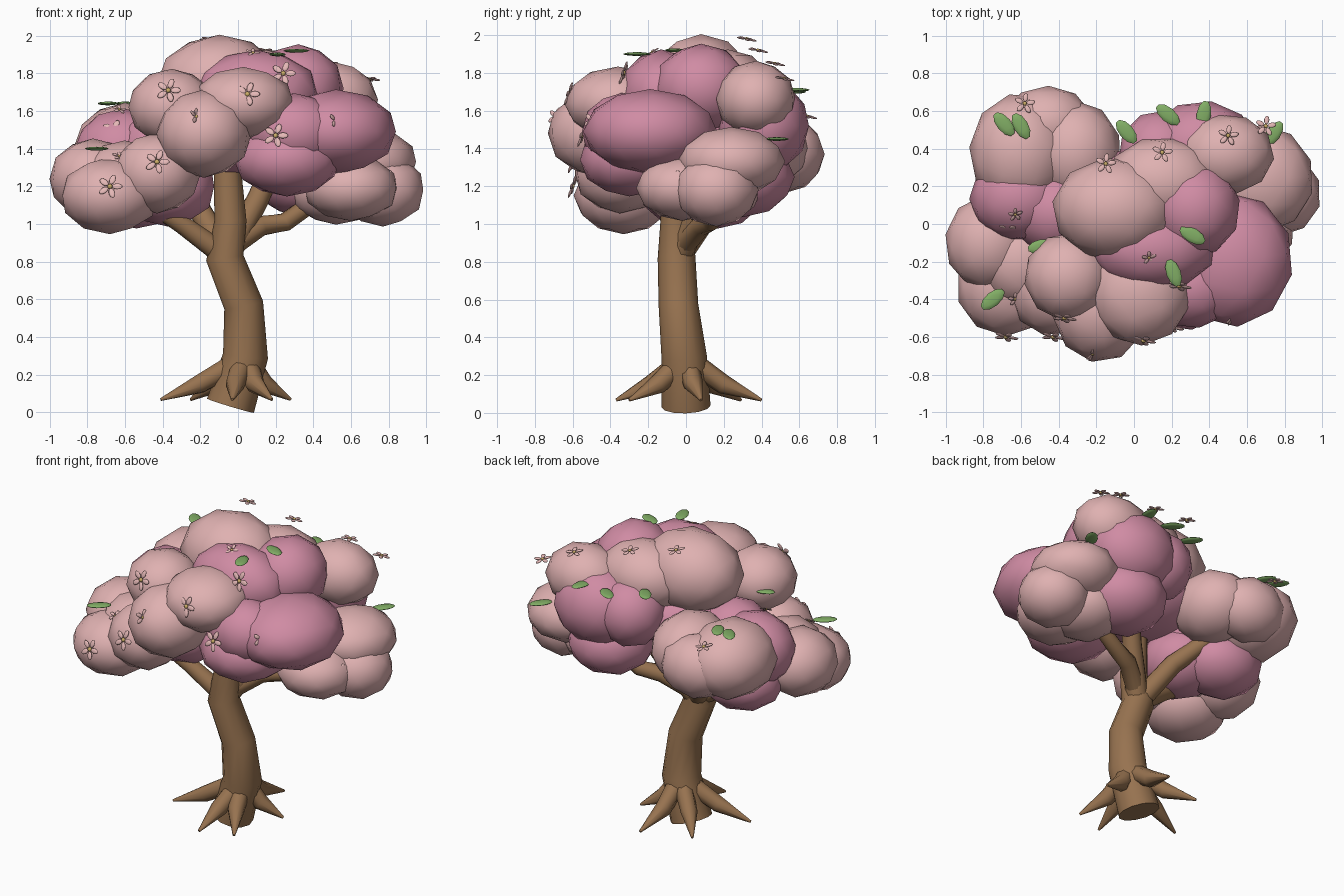
import bpy, bmesh, math, random
from mathutils import Matrix, Vector

cube = bpy.data.objects.get("Cube")
if cube:
    bpy.data.objects.remove(cube, do_unlink=True)
random.seed(4)


def make_material(name, colour):
    mat = bpy.data.materials.new(name)
    mat.use_nodes = True
    mat.diffuse_color = (*colour, 1)
    mat.node_tree.nodes["Principled BSDF"].inputs["Base Color"].default_value = (*colour, 1)
    return mat


light_pink = make_material("light pink", (.74, .44, .44))
dark_pink = make_material("deep pink", (.63, .26, .37))
bark = make_material("brown bark", (.31, .17, .08))
leaf_green = make_material("leaf green", (.22, .42, .13))
petal_pink = make_material("petal pink", (.78, .48, .47))
pollen = make_material("pollen yellow", (.6, .42, .14))


def finish(bm, name, *materials):
    """Turn a bmesh into a smooth shaded object."""
    bmesh.ops.recalc_face_normals(bm, faces=bm.faces)
    mesh = bpy.data.meshes.new(name)
    bm.to_mesh(mesh)
    bm.free()
    for mat in materials:
        mesh.materials.append(mat)
    obj = bpy.data.objects.new(name, mesh)
    bpy.context.scene.collection.objects.link(obj)
    bpy.ops.object.select_all(action='DESELECT')
    obj.select_set(True)
    bpy.context.view_layer.objects.active = obj
    bpy.ops.object.shade_smooth_by_angle(angle=math.radians(55))


def add_ball(bm, matrix, material_index=0):
    made = bmesh.ops.create_icosphere(bm, subdivisions=2, radius=1.02, matrix=matrix)
    for vert in made["verts"]:
        for face in vert.link_faces:
            face.material_index = material_index


def foliage(name, mat, blobs):
    """A clump of overlapping ellipsoids given as centre and radii."""
    bm = bmesh.new()
    for x, y, z, rx, ry, rz in blobs:
        spin = Matrix.Rotation(random.uniform(0, math.tau), 4, 'Z')
        size = Matrix.Diagonal((rx, ry, rz, 1))
        add_ball(bm, Matrix.Translation((x, y, z)) @ size @ spin)
    finish(bm, name, mat)


def tube(name, points, radii, sides=12):
    """A tapering limb swept along a few points without twisting."""
    bm = bmesh.new()
    points = [Vector(p) for p in points]
    rings = []
    for i, (point, radius) in enumerate(zip(points, radii)):
        along = points[min(i + 1, len(points) - 1)] - points[max(i - 1, 0)]
        turn = Vector((0, 0, 1)).rotation_difference(along)
        ring = []
        for k in range(sides):
            a = math.tau * k / sides
            ring.append(bm.verts.new(point + turn @ Vector((math.cos(a), math.sin(a), 0)) * radius))
        rings.append(ring)
    for low, high in zip(rings, rings[1:]):
        for k in range(sides):
            n = (k + 1) % sides
            bm.faces.new((low[k], low[n], high[n], high[k]))
    bm.faces.new(rings[0])
    bm.faces.new(rings[-1])
    finish(bm, name, bark)


# Trunk and branches
tube("trunk",
     [(-.04, 0, .035), (.04, -.01, .3), (.03, -.04, .57), (-.07, -.05, .82), (-.04, -.05, 1.02), (-.06, -.05, 1.35)],
     [.13, .12, .105, .1, .085, .07])
tube("front_right_branch", [(-.08, -.04, .84), (-.3, -.08, 1.0), (-.5, -.12, 1.13)], [.06, .05, .045])
tube("back_right_branch", [(-.07, -.03, .84), (-.2, .13, 1.07), (-.42, .33, 1.3)], [.065, .06, .05])
tube("left_branch", [(-.04, -.02, .88), (.12, .08, .99), (.25, .13, 1.01), (.45, .15, 1.15)], [.06, .055, .05, .045])
tube("back_left_branch", [(-.05, -.03, .85), (.1, .1, 1.12), (.25, .25, 1.45)], [.07, .06, .05])

# Roots
tips = [(-.41, -.1), (-.03, -.37), (.18, -.3), (.28, .08), (.06, .4), (-.25, .29)]
for i, (x, y) in enumerate(tips):
    out = Vector((x, y, 0))
    tube(f"root_{i + 1}",
         [out * .1 + Vector((.03, 0, .26)), out * .5 + Vector((0, 0, .15)), out + Vector((0, 0, .068))],
         [.06, .052, .008], 8)

# Foliage clumps
foliage("back_right_foliage", light_pink, [
    (-.6, .38, 1.4, .27, .31, .24), (-.31, .38, 1.4, .24, .27, .22), (-.46, .53, 1.37, .24, .2, .2)])
foliage("right_deep_foliage", dark_pink, [
    (-.61, .14, 1.38, .26, .23, .23), (-.4, .06, 1.38, .25, .23, .24),
    (-.37, 0, 1.2, .25, .26, .21), (-.54, .17, 1.17, .26, .24, .19)])
foliage("front_right_foliage", light_pink, [
    (-.68, -.33, 1.15, .26, .26, .2), (-.43, -.35, 1.27, .23, .24, .21),
    (-.77, -.1, 1.24, .23, .25, .21), (-.6, -.2, 1.26, .22, .24, .18)])
foliage("front_foliage", light_pink, [
    (-.35, -.28, 1.62, .23, .23, .2), (-.18, -.45, 1.48, .25, .28, .23), (.03, -.36, 1.64, .27, .28, .19)])
foliage("front_left_deep_foliage", dark_pink, [
    (.52, -.19, 1.49, .32, .35, .22), (.26, -.3, 1.34, .28, .26, .19), (.3, -.34, 1.49, .25, .21, .2)])
foliage("left_foliage", light_pink, [
    (.68, .24, 1.33, .27, .28, .18), (.77, .16, 1.18, .22, .22, .19),
    (.6, -.02, 1.19, .25, .24, .17), (.52, .15, 1.17, .24, .24, .17)])
foliage("crown_foliage", light_pink, [
    (-.1, .08, 1.74, .33, .27, .26), (.49, .37, 1.66, .25, .21, .2), (.15, .22, 1.7, .3, .24, .22)])
foliage("crown_deep_foliage", dark_pink, [
    (.32, .08, 1.72, .24, .25, .23), (.1, -.13, 1.69, .33, .22, .23), (0, .05, 1.45, .4, .35, .2)])
foliage("back_left_deep_foliage", dark_pink, [
    (.36, .41, 1.52, .29, .24, .25), (.34, .3, 1.25, .27, .27, .21), (.14, .38, 1.52, .22, .22, .22)])


def flower(name, place, facing, size):
    """Five flat petals around a small round centre."""
    bm = bmesh.new()
    turn = Vector(facing).to_track_quat('Z', 'Y').to_matrix().to_4x4()
    base = Matrix.Translation(place) @ turn @ Matrix.Scale(size, 4)
    for k in range(5):
        petal = Matrix.Translation((.6, 0, 0)) @ Matrix.Diagonal((.42, .25, .1, 1))
        add_ball(bm, base @ Matrix.Rotation(math.tau * k / 5, 4, 'Z') @ petal)
    add_ball(bm, base @ Matrix.Diagonal((.2, .2, .16, 1)), 1)
    finish(bm, name, petal_pink, pollen)


# Blossoms, by the way they face
blossoms = [
    ((-.15, -1, .35), .066, [(-.37, -.5, 1.71), (.05, -.62, 1.69), (.24, -.33, 1.8), (.2, -.55, 1.47),
                             (-.43, -.6, 1.33), (-.68, -.6, 1.2), (-.66, -.03, 1.49)]),
    ((.8, -.6, .3), .05, [(.81, -.06, 1.24), (-.22, -.69, 1.57), (.52, -.5, 1.55)]),
    ((.1, .2, 1), .055, [(-.58, .64, 1.57), (-.15, .32, 1.98), (.15, .38, 1.92), (.5, .47, 1.85), (.7, .52, 1.77)]),
    ((.2, -.5, .8), .04, [(.08, -.18, 1.91), (-.63, .05, 1.61), (-.63, -.4, 1.36)]),
]
for facing, size, places in blossoms:
    for place in places:
        flower("blossom", place, facing, size)

# Loose flat leaves: position and heading in degrees
leaves = [
    (-.69, .53, 1.64, 130), (-.6, .52, 1.64, 120), (-.04, .49, 1.72, 130), (.18, .58, 1.7, 140),
    (.37, .58, 1.71, 80), (.74, .48, 1.45, 55), (.31, -.06, 1.92, 150), (.21, -.26, 1.9, 110),
    (-.49, -.12, 1.63, 10), (-.75, -.4, 1.4, 40), (.55, -.45, 1.56, 20)]
for x, y, z, heading in leaves:
    bm = bmesh.new()
    turn = Matrix.Rotation(math.radians(heading), 4, 'Z')
    add_ball(bm, Matrix.Translation((x, y, z)) @ turn @ Matrix.Diagonal((.075, .038, .01, 1)))
    finish(bm, "leaf", leaf_green)
